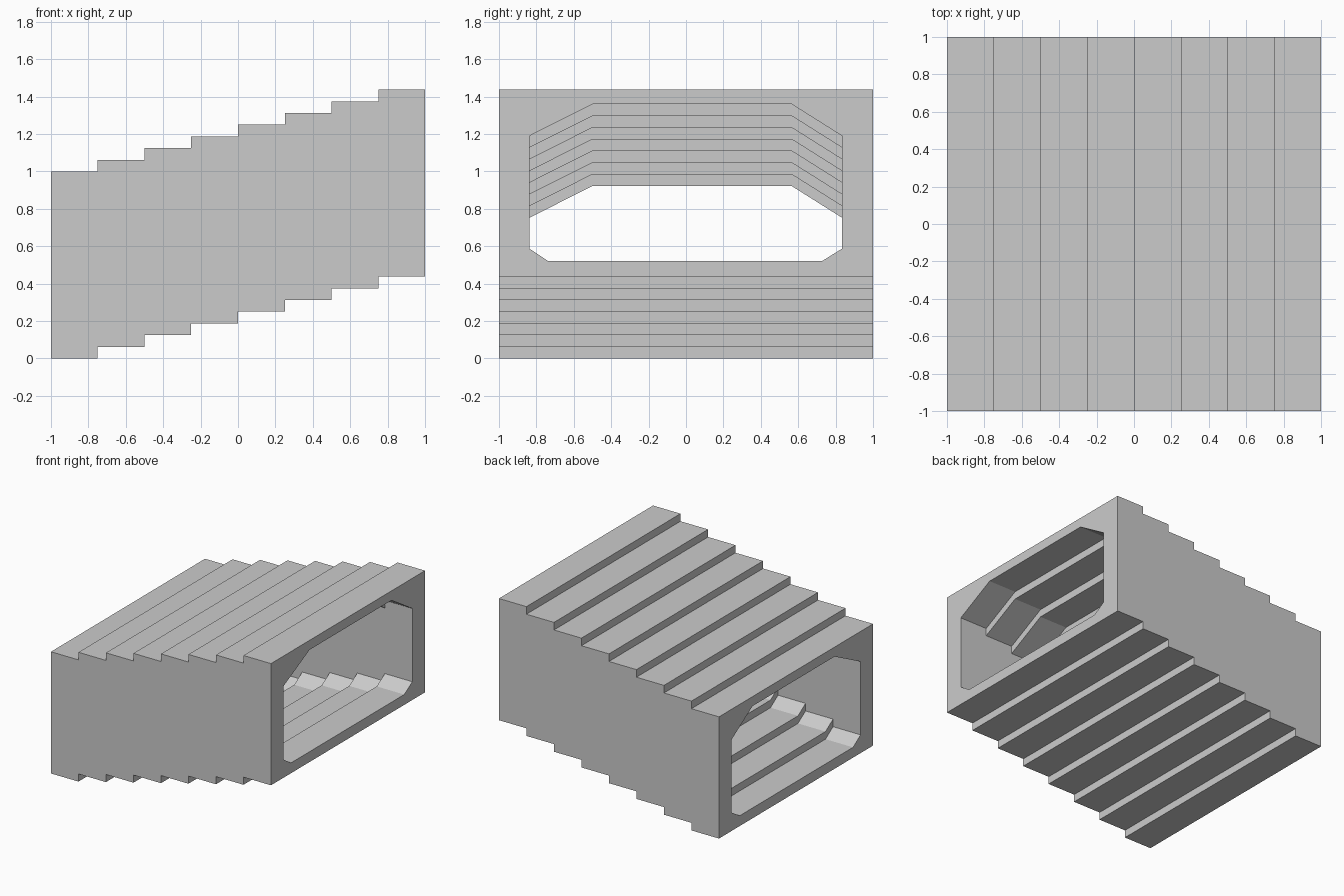
import bpy, bmesh
from mathutils import Vector

if "Cube" in bpy.data.objects:
    bpy.data.objects.remove(bpy.data.objects["Cube"])

STEPS, DEPTH, RISE = 8, 0.25, 0.0625

# Cross-section of one tunnel slice as (y, z): outer rectangle and chamfered opening
outer = [(-1, 0), (1, 0), (1, 1), (-1, 1)]
opening = [(-0.74, 0.085), (0.73, 0.085), (0.835, 0.15), (0.835, 0.752),
           (0.565, 0.922), (-0.5, 0.922), (-0.838, 0.752), (-0.838, 0.15)]

bm = bmesh.new()


def loop_edges(points):
    verts = [bm.verts.new((-1, y, z)) for y, z in points]
    return [bm.edges.new((verts[i - 1], verts[i])) for i in range(len(verts))]


# Fill the frame between both loops, then extrude it to one slice
edges = loop_edges(outer) + loop_edges(opening)
bmesh.ops.triangle_fill(bm, use_beauty=True, edges=edges, normal=Vector((-1, 0, 0)))
result = bmesh.ops.extrude_face_region(bm, geom=bm.faces[:], use_keep_orig=True)
moved = [g for g in result["geom"] if isinstance(g, bmesh.types.BMVert)]
bmesh.ops.translate(bm, verts=moved, vec=(DEPTH, 0, 0))
bmesh.ops.recalc_face_normals(bm, faces=bm.faces[:])

mesh = bpy.data.meshes.new("stepped_tunnel")
bm.to_mesh(mesh)
bm.free()
tunnel = bpy.data.objects.new("stepped_tunnel", mesh)
bpy.context.collection.objects.link(tunnel)

# Repeat the slice as a rising staircase
steps = tunnel.modifiers.new("steps", "ARRAY")
steps.count = STEPS
steps.use_relative_offset = False
steps.use_constant_offset = True
steps.constant_offset_displace = (DEPTH, 0, RISE)
